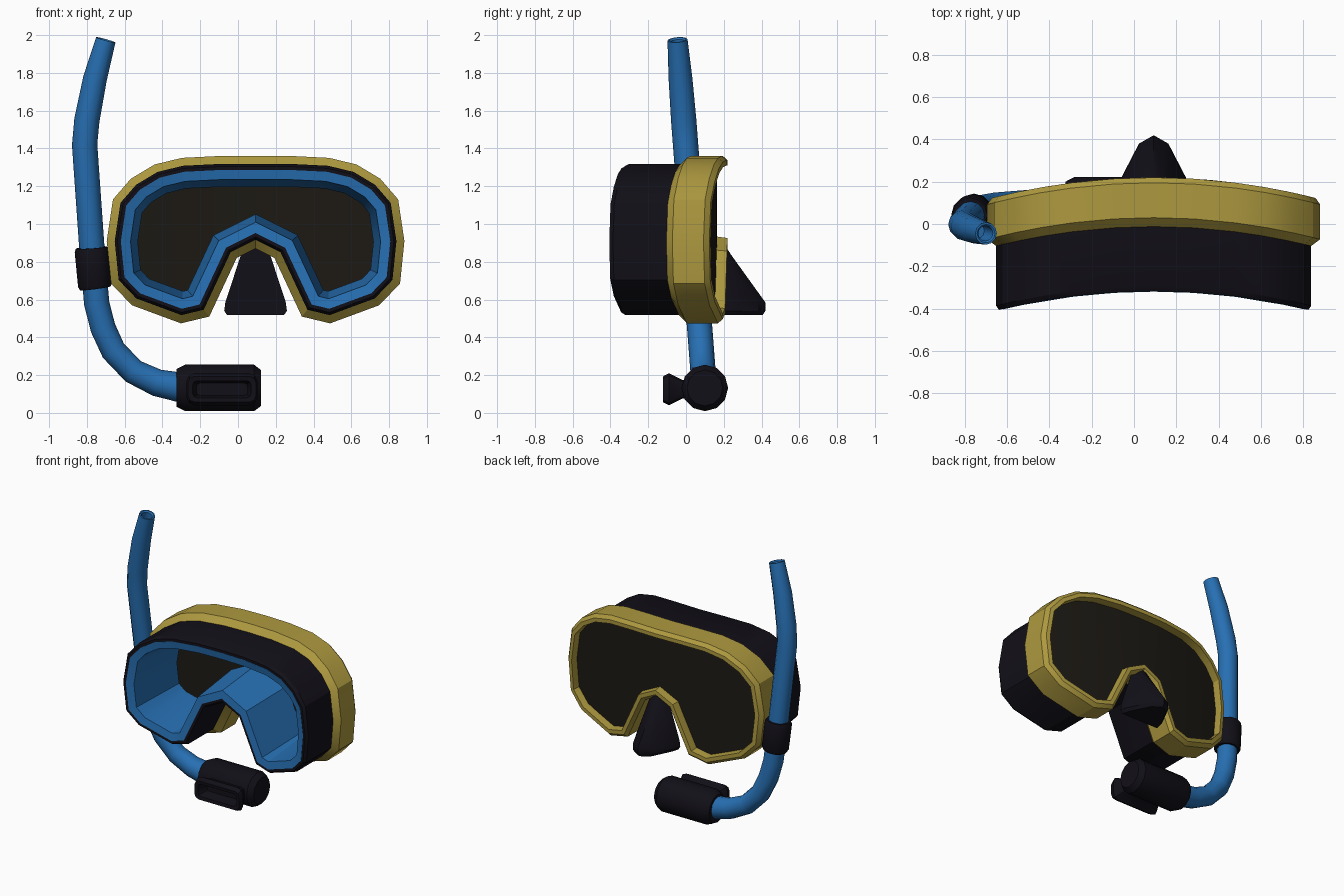
import bpy, bmesh, math
from mathutils import Vector

if "Cube" in bpy.data.objects:
    bpy.data.objects.remove(bpy.data.objects["Cube"])

CX = 0.093      # mask centre in x
BEND = 0.165    # how strongly the mask wraps round the face


def material(name, rgb):
    m = bpy.data.materials.new(name)
    m.diffuse_color = (*rgb, 1)
    m.use_nodes = True
    m.node_tree.nodes["Principled BSDF"].inputs["Base Color"].default_value = m.diffuse_color
    return m


YELLOW = material("yellow", (0.42, 0.32, 0.05))
BLUE = material("blue", (0.02, 0.16, 0.45))
BLACK = material("black", (0.006, 0.005, 0.009))
GLASS = material("dark_glass", (0.012, 0.010, 0.007))


def finish(name, bm, mat, angle=32):
    bmesh.ops.recalc_face_normals(bm, faces=bm.faces)
    me = bpy.data.meshes.new(name)
    bm.to_mesh(me)
    bm.free()
    ob = bpy.data.objects.new(name, me)
    bpy.context.collection.objects.link(ob)
    me.materials.append(mat)
    bpy.ops.object.select_all(action='DESELECT')
    ob.select_set(True)
    bpy.context.view_layer.objects.active = ob
    bpy.ops.object.shade_smooth_by_angle(angle=math.radians(angle))
    return ob


def loft(bm, rings, cap_start=True, cap_end=True, closed=False):
    loops = [[bm.verts.new(p) for p in r] for r in rings]
    pairs = list(zip(loops, loops[1:]))
    if closed:
        pairs.append((loops[-1], loops[0]))
    for a, b in pairs:
        for i in range(len(a)):
            j = (i + 1) % len(a)
            bm.faces.new((a[i], a[j], b[j], b[i]))
    if cap_start:
        bm.faces.new(loops[0])
    if cap_end:
        bm.faces.new(loops[-1])


# Mask outline: right half, from top centre round to the nose bridge
HALF = [(0, 1.36), (0.19, 1.36), (0.39, 1.35), (0.535, 1.315), (0.66, 1.24),
        (0.755, 1.13), (0.788, 0.91), (0.765, 0.685), (0.655, 0.57),
        (0.395, 0.474), (0.245, 0.51), (0.10, 0.82), (0, 0.87)]
OUTLINE = [Vector(p) for p in HALF + [(-x, z) for x, z in HALF[-2:0:-1]]]


def inset(d):
    """Outline moved inward by d with mitred corners."""
    out, n = [], len(OUTLINE)
    for i, p in enumerate(OUTLINE):
        a = (p - OUTLINE[i - 1]).normalized()
        b = (OUTLINE[(i + 1) % n] - p).normalized()
        na, nb = Vector((a.y, -a.x)), Vector((b.y, -b.x))
        out.append(p + (na + nb) * d / (1 + na.dot(nb)))
    return out


def bend(u, y, z):
    return (CX + u, y - BEND * u * u, z)


def mask_ring(name, profile, mat):
    """Sweep a closed (inset, y) profile round the mask outline."""
    bm = bmesh.new()
    loft(bm, [[bend(p.x, y, p.y) for p in inset(d)] for d, y in profile],
         False, False, True)
    return finish(name, bm, mat)


mask_ring("lens_frame", [(0.045, -0.015), (0, 0.03), (0, 0.195), (0.022, 0.22),
                         (0.05, 0.22), (0.058, 0.15), (0.058, 0.0)], YELLOW)
mask_ring("face_skirt", [(0.042, 0.05), (0.042, -0.295), (0.056, -0.318),
                         (0.076, -0.318), (0.09, 0.05)], BLACK)
mask_ring("inner_seal", [(0.074, -0.32), (0.125, -0.312), (0.163, 0.12),
                         (0.10, 0.12)], BLUE)

# Curved lens: flat sheet sliced into strips, then bent
bm = bmesh.new()
bm.faces.new([bm.verts.new((p.x, 0.165, p.y)) for p in inset(0.052)])
bmesh.ops.triangulate(bm, faces=bm.faces)
for i in range(-6, 7):
    bmesh.ops.bisect_plane(bm, geom=bm.verts[:] + bm.edges[:] + bm.faces[:],
                           plane_co=(i * 0.11, 0, 0), plane_no=(1, 0, 0))
for v in bm.verts:
    v.co = bend(*v.co)
finish("lens", bm, GLASS)

# Nose pocket: wedge widening downward and outward
bm = bmesh.new()
rings = []
for z, w, tip in ((0.89, 0.045, 0.205), (0.835, 0.078, 0.24), (0.585, 0.16, 0.42),
                  (0.54, 0.166, 0.42), (0.517, 0.15, 0.405)):
    mid = 0.17 + (tip - 0.17) * 0.84
    side = [(w, 0.17), (w * 0.92, 0.17 + (tip - 0.17) * 0.2), (w * 0.42, mid)]
    rings.append([(CX + x, y, z) for x, y in side] + [(CX, tip, z)]
                 + [(CX - x, y, z) for x, y in side[::-1]])
loft(bm, rings)
finish("nose_pocket", bm, BLACK)


def tube(name, points, radii, mat, sides=12, bore=0):
    """Sweep a round section along points; bore hollows the first end."""
    pts = [Vector(p) for p in points]
    stations = []
    for i, p in enumerate(pts):
        t = (pts[min(i + 1, len(pts) - 1)] - pts[max(i - 1, 0)]).normalized()
        stations.append((p, t, radii[i]))
    if bore:
        p, t, r = stations[0]
        stations = [(p + t * 0.16, t, bore), (p + t * 0.008, t, bore),
                    (p, t, bore + 0.008)] + stations
    rings = []
    for p, t, r in stations:
        n = Vector((0, 1, 0))
        n = (n - t * n.dot(t)).normalized()
        b = t.cross(n)
        rings.append([p + (n * math.cos(a) + b * math.sin(a)) * r
                      for a in (2 * math.pi * k / sides for k in range(sides))])
    bm = bmesh.new()
    loft(bm, rings)
    return finish(name, bm, mat)


# Snorkel tube leans slightly back toward its foot
path = [(-0.70, 1.975), (-0.757, 1.77), (-0.80, 1.55), (-0.812, 1.42), (-0.772, 0.85),
        (-0.748, 0.58), (-0.715, 0.45), (-0.66, 0.33), (-0.555, 0.22),
        (-0.43, 0.16), (-0.28, 0.13)]
tube("snorkel_tube", [(x, -0.045 + (1.975 - z) * 0.077, z) for x, z in path],
     [0.053] + [0.063] + [0.067] * 7 + [0.072, 0.08], BLUE, 12, 0.036)

# Clip joining the snorkel to the mask
tube("snorkel_clip", [(-0.776, 0.042, 0.875), (-0.775, 0.043, 0.86),
                      (-0.757, 0.054, 0.675), (-0.755, 0.055, 0.66)],
     [0.082, 0.09, 0.09, 0.082], BLACK)

# Mouthpiece body
tube("mouthpiece_body", [(-0.325, 0.1, 0.132), (-0.28, 0.1, 0.132),
                         (0.085, 0.1, 0.132), (0.122, 0.1, 0.132)],
     [0.10, 0.123, 0.123, 0.095], BLACK)

# Flared bite flange with a recessed mouth opening
bm = bmesh.new()
rings = []
for y, hx, hz in ((0.03, 0.15, 0.05), (-0.02, 0.15, 0.05), (-0.09, 0.188, 0.085),
                  (-0.122, 0.18, 0.068), (-0.118, 0.155, 0.045), (-0.04, 0.135, 0.032)):
    c = hz * 0.5
    corner = [(hx, hz - c), (hx - c * 0.3, hz - c * 0.3), (hx - c, hz)]
    quad = corner + [(-x, z) for x, z in corner[::-1]]
    quad += [(-x, -z) for x, z in quad]
    rings.append([(-0.085 + x, y, 0.125 + z) for x, z in quad])
loft(bm, rings)
finish("bite_flange", bm, BLACK)
